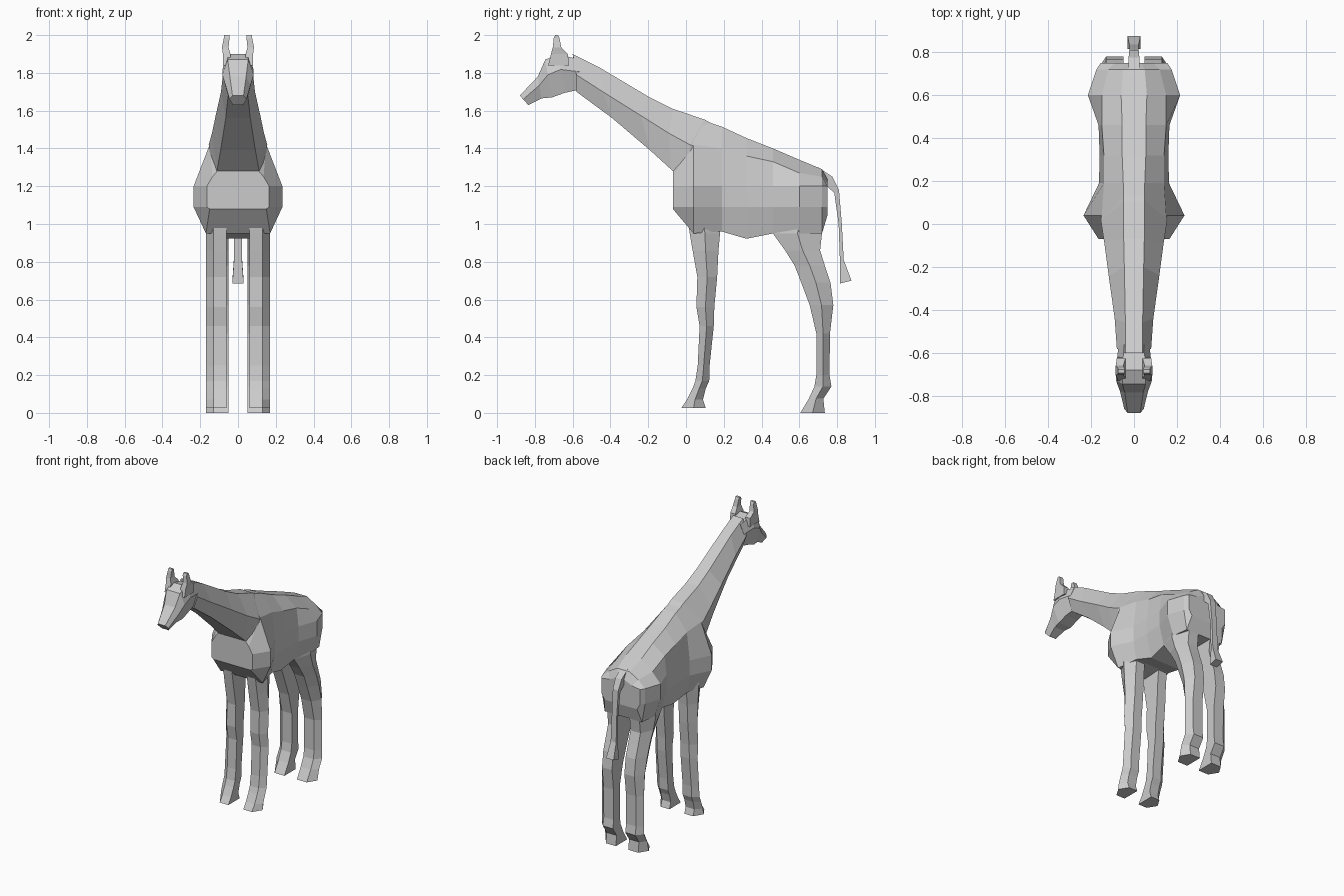
import bpy, bmesh


def loft(name, rings, mirror=False):
    """Skin a list of equal-length point rings and cap both ends."""
    bm = bmesh.new()
    rows = [[bm.verts.new(p) for p in ring] for ring in rings]
    n = len(rows[0])
    for a, b in zip(rows, rows[1:]):
        for i in range(n):
            j = (i + 1) % n
            bm.faces.new((a[i], a[j], b[j], b[i]))
    bm.faces.new(rows[0])
    bm.faces.new(rows[-1])
    bmesh.ops.recalc_face_normals(bm, faces=bm.faces)
    mesh = bpy.data.meshes.new(name)
    bm.to_mesh(mesh)
    bm.free()
    obj = bpy.data.objects.new(name, mesh)
    bpy.context.collection.objects.link(obj)
    if mirror:
        obj.modifiers.new("Mirror", 'MIRROR').use_mirror_merge = False
    return obj


def sym(half):
    """Complete a right-hand half ring with its mirror image."""
    return half + [(-x, y, z) for x, y, z in reversed(half)]


# Torso: y, top half width, top z, shoulder width, shoulder z, flank, belly width, belly z
torso = [
    (-.07, .11, 1.28, .135, 1.25, .165, .15, 1.08),
    (.04, .05, 1.565, .15, 1.42, .235, .17, .95),
    (.19, .05, 1.515, .14, 1.40, .163, .14, .96),
    (.32, .055, 1.455, .14, 1.36, .16, .12, .922),
    (.46, .055, 1.40, .15, 1.33, .165, .13, .95),
    (.60, .06, 1.34, .15, 1.27, .215, .165, .95),
    (.72, .05, 1.29, .12, 1.25, .175, .15, .95),
    (.75, .035, 1.235, .09, 1.21, .155, .13, 1.05),
]
loft("torso", [sym([(wt, y, zt), (wu, y, zu), (w, y, 1.2), (w, y, 1.09), (wb, y, zb)])
               for y, wt, zt, wu, zu, w, wb, zb in torso])

# Neck: (half width, y, z) for crest, side ridge and throat edge
neck = [
    [(.04, -.60, 1.90), (.08, -.58, 1.79), (.05, -.58, 1.70)],
    [(.04, -.46, 1.83), (.09, -.44, 1.70), (.065, -.39, 1.56)],
    [(.045, -.20, 1.675), (.118, -.24, 1.575), (.092, -.19, 1.39)],
    [(.048, -.07, 1.61), (.138, -.09, 1.48), (.11, -.08, 1.29)],
    [(.05, .10, 1.552), (.155, .02, 1.42), (.13, .02, 1.2)],
    [(.045, .25, 1.47), (.12, .22, 1.36), (.10, .15, 1.15)],
]
loft("neck", [sym(r) for r in neck])

# Head: top y/z, jaw y/z, half width
head = [
    (-.56, 1.87, -.57, 1.71, .072),
    (-.68, 1.90, -.64, 1.695, .083),
    (-.745, 1.87, -.71, 1.67, .083),
    (-.785, 1.78, -.765, 1.665, .066),
    (-.88, 1.68, -.835, 1.63, .045),
]
loft("head", [sym([(w * .65, ty, tz), (w, ty * .6 + by * .4, tz * .6 + bz * .4), (w * .6, by, bz)])
              for ty, tz, by, bz, w in head])

# Horns: z, front y, back y, inner x, outer x
horn = [(1.84, -.73, -.62, .04, .08), (1.90, -.715, -.625, .04, .08),
        (1.935, -.705, -.66, .05, .085), (1.985, -.70, -.67, .045, .075),
        (2.0, -.693, -.677, .045, .075)]
loft("horn", [[(a, f, z), (b, f, z), (b, k, z), (a, k, z)] for z, f, k, a, b in horn], True)


# Legs: z, front y, back y; ridge runs along the outer side
def leg(name, stations, inner):
    loft(name, [[(inner, f, z), (.13, f, z), (.17, (f + k) / 2, z), (.13, k, z), (inner, k, z)]
                for z, f, k in stations], True)


leg("front_leg", [(1.08, .0, .17), (.95, .02, .18), (.86, .035, .172), (.72, .06, .165),
                  (.56, .055, .15), (.46, .072, .147), (.25, .062, .125), (.17, .05, .123),
                  (.13, .035, .105), (.07, .005, .09), (.025, -.025, .105)], .06)
leg("hind_leg", [(1.1, .50, .74), (.95, .46, .72), (.86, .525, .71), (.78, .575, .735),
                 (.69, .61, .765), (.57, .655, .78), (.42, .69, .762), (.20, .69, .76),
                 (.14, .68, .77), (.075, .65, .727), (0, .605, .735)], .05)

# Tail: outer y/z, inner y/z, half width
tail = [(.70, 1.30, .70, 1.22, .025), (.775, 1.25, .745, 1.20, .025), (.81, 1.18, .785, 1.165, .022),
        (.825, 1.0, .808, 1.0, .02), (.835, .81, .815, .80, .022), (.876, .70, .815, .685, .03)]
loft("tail", [[(-w, a, b), (w, a, b), (w, c, d), (-w, c, d)] for a, b, c, d, w in tail])
